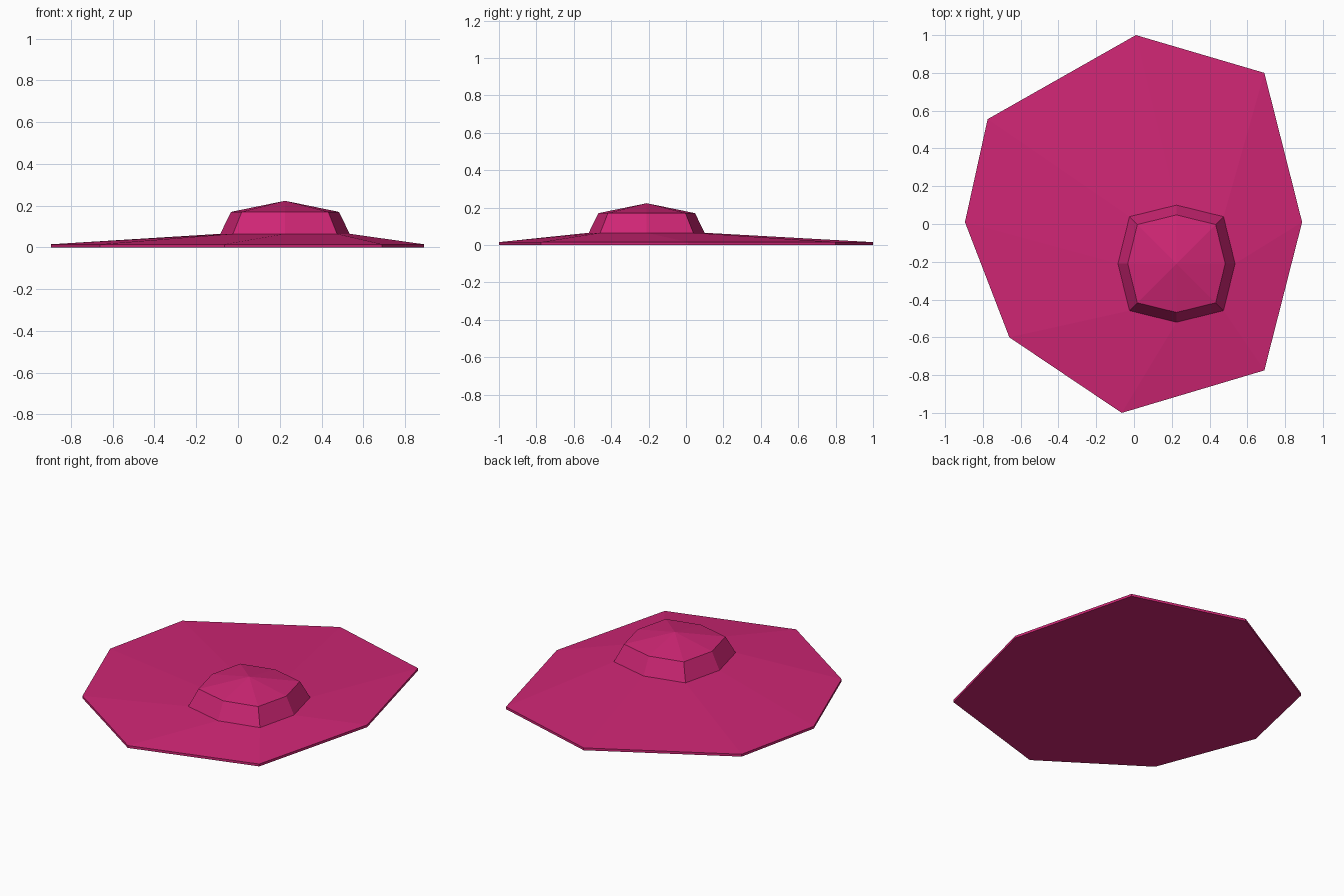
import bpy
import bmesh
from math import cos, sin, pi

if "Cube" in bpy.data.objects:
    bpy.data.objects.remove(bpy.data.objects["Cube"], do_unlink=True)

# Single berry pink colour
pink = bpy.data.materials.new("berry_pink")
pink.use_nodes = True
colour = (0.62, 0.019, 0.175, 1)
pink.diffuse_color = colour
pink.node_tree.nodes["Principled BSDF"].inputs["Base Color"].default_value = colour

CENTRE = (0.225, -0.21)


def octagon(axis_radius, diagonal_radius):
    """Eight points around the off-centre knob, alternating two radii."""
    points = []
    for i in range(8):
        r = diagonal_radius if i % 2 else axis_radius
        a = i * pi / 4
        points.append((CENTRE[0] + r * cos(a), CENTRE[1] + r * sin(a)))
    return points


def lofted(name, rings, apex=None):
    """Join stacked rings of equal count, closing the base and an optional apex."""
    bm = bmesh.new()
    loops = [[bm.verts.new((x, y, z)) for x, y in pts] for pts, z in rings]
    n = len(loops[0])
    bm.faces.new(loops[0][::-1])
    for low, high in zip(loops, loops[1:]):
        for i in range(n):
            j = (i + 1) % n
            bm.faces.new((low[i], low[j], high[j], high[i]))
    if apex:
        tip = bm.verts.new(apex)
        for i in range(n):
            bm.faces.new((loops[-1][i], loops[-1][(i + 1) % n], tip))
    bmesh.ops.recalc_face_normals(bm, faces=bm.faces)
    mesh = bpy.data.meshes.new(name)
    bm.to_mesh(mesh)
    bm.free()
    mesh.materials.append(pink)
    obj = bpy.data.objects.new(name, mesh)
    bpy.context.collection.objects.link(obj)
    return obj


# Irregular outline of the thin brim, counter-clockwise from the left side
outline = [(0.89, 0.01), (0.69, 0.80), (0.01, 1.0), (-0.775, 0.555),
           (-0.895, 0.01), (-0.66, -0.60), (-0.065, -1.0), (0.69, -0.775)]
foot = octagon(0.31, 0.352)
shoulder = octagon(0.258, 0.293)

# Brim, knob wall and shallow pointed cap form one closed shell
lofted("splat_with_knob",
       [(outline, 0), (outline, 0.015), (foot, 0.065), (shoulder, 0.17)],
       apex=(*CENTRE, 0.223))
